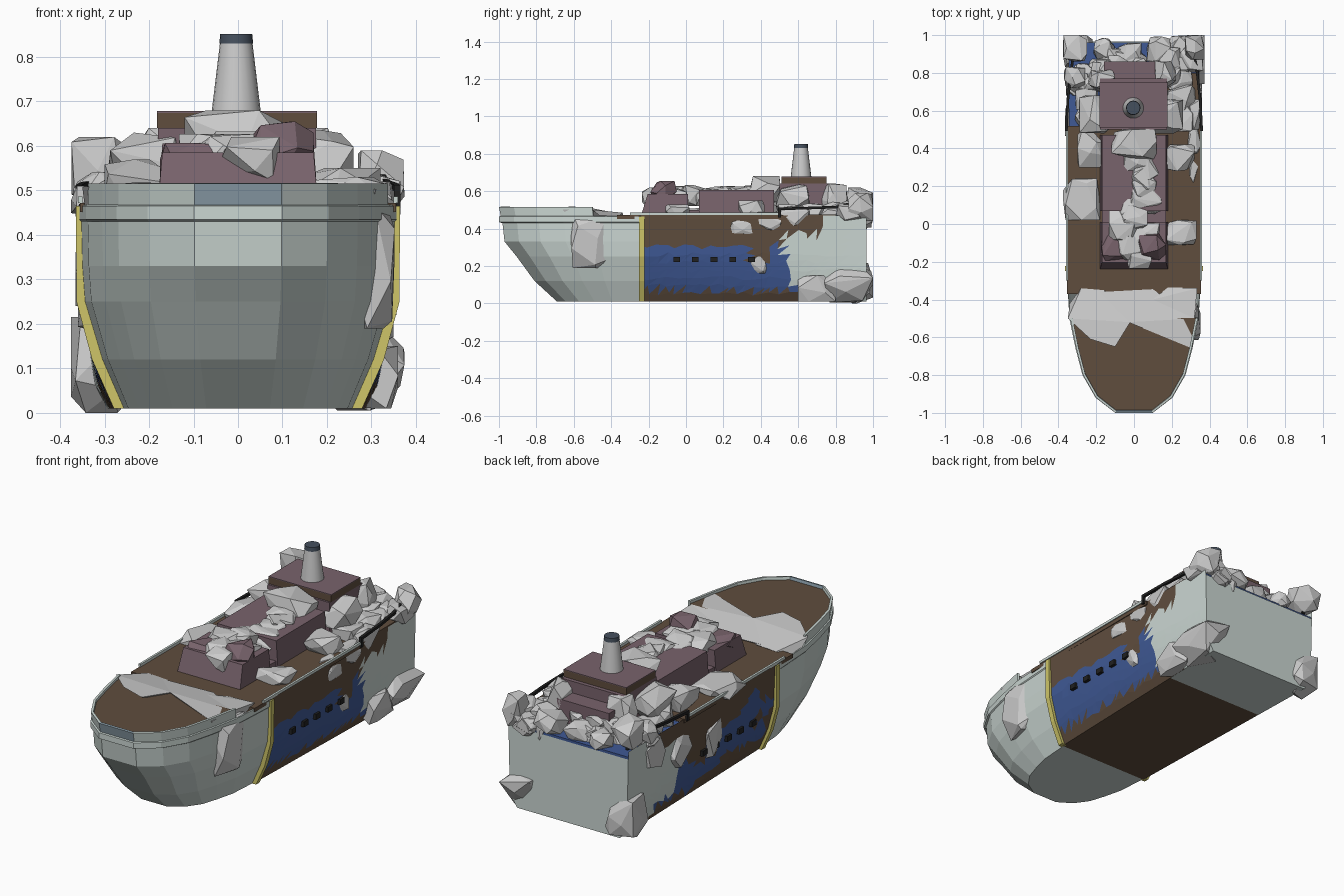
import bpy, bmesh, random, math
from mathutils import Vector

if "Cube" in bpy.data.objects:
    bpy.data.objects.remove(bpy.data.objects["Cube"])
random.seed(7)

def mat(name, r, g, b):
    m = bpy.data.materials.new(name)
    m.diffuse_color = (r, g, b, 1)
    m.use_nodes = True
    m.node_tree.nodes["Principled BSDF"].inputs["Base Color"].default_value = m.diffuse_color
    return m

PALE = mat("pale_green", .60, .68, .65)
BROWN = mat("brown", .115, .075, .048)
BLUE = mat("blue", .05, .10, .30)
MAUVE = mat("mauve", .19, .125, .15)
YELLOW = mat("yellow", .62, .56, .14)
BLACK = mat("black", .015, .015, .015)
STEEL = mat("steel_blue", .27, .36, .42)
NAVY = mat("navy", .06, .08, .11)

def mesh(name, verts, faces, mats=(), pick=None):
    me = bpy.data.meshes.new(name)
    me.from_pydata([tuple(v) for v in verts], [], faces)
    for m in mats:
        me.materials.append(m)
    if pick:
        for p in me.polygons:
            p.material_index = pick(p)
    bm = bmesh.new()
    bm.from_mesh(me)
    bmesh.ops.recalc_face_normals(bm, faces=bm.faces)
    bm.to_mesh(me)
    bm.free()
    ob = bpy.data.objects.new(name, me)
    bpy.context.collection.objects.link(ob)
    return ob

def loft(name, rows, mats=(), pick=None, caps=(), tri=False):
    n = len(rows[0])
    faces = []
    for i in range(len(rows) - 1):
        for j in range(n - 1):
            a, b, c, d = i*n + j, i*n + j + 1, (i+1)*n + j + 1, (i+1)*n + j
            faces += [(a, b, c), (a, c, d)] if tri else [(a, b, c, d)]
    for r in caps:
        faces.append(tuple(range(r*n, r*n + n)))
    return mesh(name, [v for r in rows for v in r], faces, mats, pick)

def box(name, x0, x1, y0, y1, z0, z1, m=None, s=0, t=0):
    # s slopes the front back, t slopes the sides in
    v = [(x0, y0, z0), (x1, y0, z0), (x1, y1, z0), (x0, y1, z0),
         (x0+t, y0+s, z1), (x1-t, y0+s, z1), (x1-t, y1, z1), (x0+t, y1, z1)]
    f = [(0, 3, 2, 1), (4, 5, 6, 7), (0, 1, 5, 4), (1, 2, 6, 5), (2, 3, 7, 6), (3, 0, 4, 7)]
    return mesh(name, v, f, [m] if m else [])

def bar(name, a, b, r, m):
    # square bar between two points
    a, b = Vector(a), Vector(b)
    d = (b - a).normalized()
    u = d.cross(Vector((1, 0, 0))).normalized() * r
    w = d.cross(u).normalized() * r
    ring = [u+w, u-w, -u-w, -u+w, u+w]
    return loft(name, [[a+k for k in ring], [b+k for k in ring]], [m], caps=(0, 1))

def hull(name, pts, m=None):
    bm = bmesh.new()
    for p in pts:
        bm.verts.new(p)
    bmesh.ops.convex_hull(bm, input=bm.verts)
    bmesh.ops.delete(bm, geom=[g for g in bm.verts if not g.link_faces], context='VERTS')
    bmesh.ops.dissolve_limit(bm, angle_limit=.15, verts=bm.verts, edges=bm.edges)
    me = bpy.data.meshes.new(name)
    bm.to_mesh(me)
    bm.free()
    if m:
        me.materials.append(m)
    bpy.context.collection.objects.link(bpy.data.objects.new(name, me))

def rock(name, x0, x1, y0, y1, z0, z1, n=16, m=None):
    # evenly spread, jittered chunk that exactly fills the given bounds
    pts, turn = [], random.uniform(0, 6)
    for i in range(n):
        h = 1 - 2*(i+.5)/n
        a, r = turn + i*2.4, math.sqrt(1-h*h)
        v = Vector((r*math.cos(a), r*math.sin(a), h)) + Vector([random.uniform(-.25, .25) for _ in range(3)])
        pts.append([max(-.72, min(.72, c)) for c in v])
    b = ((x0, x1), (y0, y1), (z0, z1))
    lo = [min(p[k] for p in pts) for k in range(3)]
    hi = [max(p[k] for p in pts) for k in range(3)]
    hull(name, [[b[k][0] + (p[k]-lo[k])/(hi[k]-lo[k])*(b[k][1]-b[k][0]) for k in range(3)] for p in pts], m)

# bow: rounded outline stacked on several levels
MID = -.24
OUT = [(.36, MID), (.345, -.5), (.312, -.66), (.275, -.8), (.205, -.92), (.10, -1)]

def outline(z, tip, w, cut=MID):
    half = [(x*w/.36, MID + (y-MID)*(MID-tip)/.76) for x, y in OUT if y <= cut]
    return [(x, y, z) for x, y in half] + [(-x, y, z) for x, y in reversed(half)]

levels = [(.01, -.69, .257), (.12, -.81, .305), (.25, -.905, .344), (.33, -.97, .35), (.465, -.985, .353)]
loft("bow_hull", [outline(*l) for l in levels], [PALE], caps=(0,))
loft("bow_rubbing_strip", [outline(.43, -.985, .353), outline(.435, -1, .357),
                           outline(.465, -1, .357), outline(.468, -.985, .353)], [PALE])
bul = loft("bow_bulwark", [outline(.465, -.99, .352, -.5), outline(.515, -1, .352, -.5)],
           [PALE, STEEL], pick=lambda p: int(abs(p.center.x) < .01))
bul.modifiers.new("thickness", 'SOLIDIFY').thickness = .012
mesh("foredeck", outline(.502, -.99, .345, -.5), [tuple(range(10))], [BROWN])
# broken slabs lying across the foredeck edge
for slab in ([(-.35, -.5, .508), (-.23, -.61, .518), (-.1, -.65, .515), (-.02, -.52, .512),
              (-.16, -.35, .475), (-.28, -.34, .475), (-.34, -.42, .43), (-.05, -.4, .43)],
             [(-.03, -.52, .512), (.31, -.66, .503), (.32, -.5, .5), (.1, -.345, .478),
              (-.18, -.36, .478), (.29, -.6, .42), (.1, -.4, .42)],
             [(.1, -.4, .488), (.32, -.5, .50), (.335, -.34, .485), (.18, -.335, .475), (.3, -.4, .42)]):
    hull("foredeck_slab", slab)

# midship and stern hull: jagged patches of blue, brown and pale plating
def half_width(y, z):
    def interp(t):
        for (z0, w0), (z1, w1) in zip(t, t[1:]):
            if z <= z1:
                return w0 + (w1-w0)*(z-z0)/(z1-z0)
        return t[-1][1]
    k = (y-MID)/1.21
    bow = interp([(.01, .262), (.12, .312), (.25, .347), (.47, .357)])
    aft = interp([(.01, .295), (.06, .325), (.16, .338), (.47, .345)])
    return bow*(1-k) + aft*k

SEEDS = [(random.uniform(-.24, .6), random.uniform(.0, .45), random.random() < .35) for _ in range(40)]

def patch(p):
    y, z = p.center.y, p.center.z
    extra = False
    if p.center.x < 0 and y < .5:
        y, z, extra = min(SEEDS, key=lambda s: (s[0]-y)**2 + (s[1]-z)**2)
    if y > .52 + .25*max(0, .28-z) + (.15 if z < .1 else 0) + (.2 if z > .37 else 0):
        return 2
    return int(extra or z < .07 or z > .31 or (.34 < y < .46 and z > .22))

NY, NZ = 26, 11
for side, label in ((1, "right"), (-1, "left")):
    rows = []
    for i in range(NY+1):
        row = []
        for j in range(NZ+1):
            y, z = MID + 1.205*i/NY, .01 + .46*j/NZ
            if 0 < i < NY and 0 < j < NZ:
                y += random.uniform(-.014, .014)
                z += random.uniform(-.013, .013)
            row.append((side*half_width(y, z), y, z))
        rows.append(row)
    loft(label+"_side_plating", rows, [BLUE, BROWN, PALE], patch, tri=True)
zs = [.01, .06, .16, .3, .43]
loft("transom", [[(-half_width(.965, z), .965, z), (half_width(.965, z), .965, z)] for z in zs], [PALE])
ys = [MID, .3, .62, .965]
loft("keel_bottom", [[(-half_width(y, .01), y, .01), (half_width(y, .01), y, .01)] for y in ys],
     [BROWN, PALE], lambda p: int(p.center.y > .7))

# decks
box("main_deck", -.355, .355, -.37, .52, .452, .472, BROWN)
box("aft_deck", -.343, .343, .5, .96, .41, .44, BLUE)
box("aft_deck_remnant", .17, .345, .5, .8, .44, .475, BROWN)
for x in (-1, 1):
    a, b = sorted((x*.349, x*.360))
    box("deck_edge_strip", a, b, -.3, .5, .472, .486, PALE)
    # yellow frame band wrapping the hull
    rows = []
    for z, w in ((.01, .262), (.12, .311), (.25, .346), (.465, .347)):
        rows.append([(x*(w-.01), -.25, z), (x*(w+.017), -.25, z), (x*(w+.017), -.222, z), (x*(w-.01), -.222, z)])
    loft("yellow_band", [r + r[:1] for r in rows], [YELLOW], caps=(0, 3))
    # portholes
    for y in (-.05, .05, .15, .25, .35):
        w = half_width(y, .235)
        a, b = sorted((x*(w-.02), x*(w+.014)))
        box("porthole", a, b, y-.018, y+.018, .22, .248, BLACK)
    # railings
    p = [(x*.358, .5, .505), (x*.35, .66, .51), (x*.335, .8, .515), (x*.315, .93, .54)]
    for q, r in zip(p, p[1:]):
        bar("railing_bar", q, r, .007, BLACK)
    for q in (p[0], p[3]):
        bar("railing_post", (q[0], q[1], .46), (q[0], q[1], q[2]+.007), .007, BLACK)

# deckhouse in broken sections
box("front_cabin", -.18, .18, -.24, .01, .47, .585, MAUVE, .035, .01)
box("rear_cabin", -.18, .18, .07, .47, .47, .605, MAUVE, 0, .01)
box("cabin_gap_floor", -.17, .17, .0, .08, .47, .50, MAUVE)
rock("front_cabin_roof_chunk", -.175, .0, -.2, -.03, .54, .606, 14, MAUVE)
rock("front_cabin_roof_chunk", .02, .17, -.19, -.05, .54, .655, 14, MAUVE)
box("aft_cabin", -.18, .175, .50, .77, .42, .64, MAUVE)
box("aft_cabin_roof", -.182, .178, .51, .75, .64, .674, BROWN)
box("aft_cabin_top_plate", -.182, .178, .51, .75, .674, .678, MAUVE)
box("aft_cabin_step", -.16, .14, .76, .86, .42, .58, MAUVE)

# funnel
def cone(name, z0, z1, r0, r1, m=None):
    bpy.ops.mesh.primitive_cone_add(vertices=20, radius1=r0, radius2=r1, depth=z1-z0,
                                    location=(-.004, .615, (z0+z1)/2))
    ob = bpy.context.object
    ob.name = name
    if m:
        ob.data.materials.append(m)
    bpy.ops.object.shade_smooth_by_angle()
cone("funnel", .67, .836, .056, .036)
cone("funnel_rim", .83, .851, .038, .036, NAVY)

# rubble: large chunks as (x0, x1, y0, y1, z0, z1)
for b in [(.19, .374, .74, 1, .005, .2), (.26, .36, .6, .8, .01, .15), (-.375, -.22, .83, 1, 0, .215),
          (.26, .352, -.62, -.40, .19, .47), (-.375, -.18, .02, .24, .44, .51),
          (.17, .33, -.11, .02, .46, .53), (.16, .32, .28, .42, .46, .55),
          (.27, .35, .34, .45, .16, .25), (.28, .36, .22, .37, .37, .48),
          (.28, .355, .36, .52, .38, .49), (.28, .355, .50, .66, .40, .52),
          (-.365, -.26, .45, .62, .24, .42), (-.36, -.27, .2, .33, .18, .36),
          (-.36, -.27, .68, .82, .3, .46), (-.30, -.16, .3, .5, .46, .57),
          (-.29, -.12, .48, .68, .46, .63), (.08, .26, .48, .66, .5, .635),
          (-.12, .12, .34, .51, .54, .68), (.1, .22, .72, .86, .44, .64), (-.24, -.1, .7, .82, .44, .64)]:
    rock("hull_rubble", *b)
# rubble along the cabin top
for i in range(11):
    x, y = random.uniform(-.06, .07), -.17 + i*.052
    s = random.uniform(.06, .09)
    rock("cabin_rubble", x-s, x+s, y-s, y+s, .52, .605 + random.uniform(.0, .03))
# rubble heaped over the stern deck
for i in range(55):
    s = random.uniform(.04, .07)
    x, y = random.uniform(-.37+s, .37-s), random.uniform(.74, 1-s)
    z = random.uniform(.44, .50)
    rock("stern_rubble", x-s, x+s, y-s, y+s, z-s*.8, z+s*.8)
for b in [(-.375, -.25, .86, 1, .47, .62), (.27, .374, .87, 1, .44, .59)]:
    rock("stern_large_rubble", *b)
# rubble filling the space beside the aft cabin
for x in (-.25, .25):
    for y in (.56, .66, .76):
        s = random.uniform(.06, .085)
        rock("side_rubble", x-s, x+s, y-s, y+s, .42, random.uniform(.5, .56))
